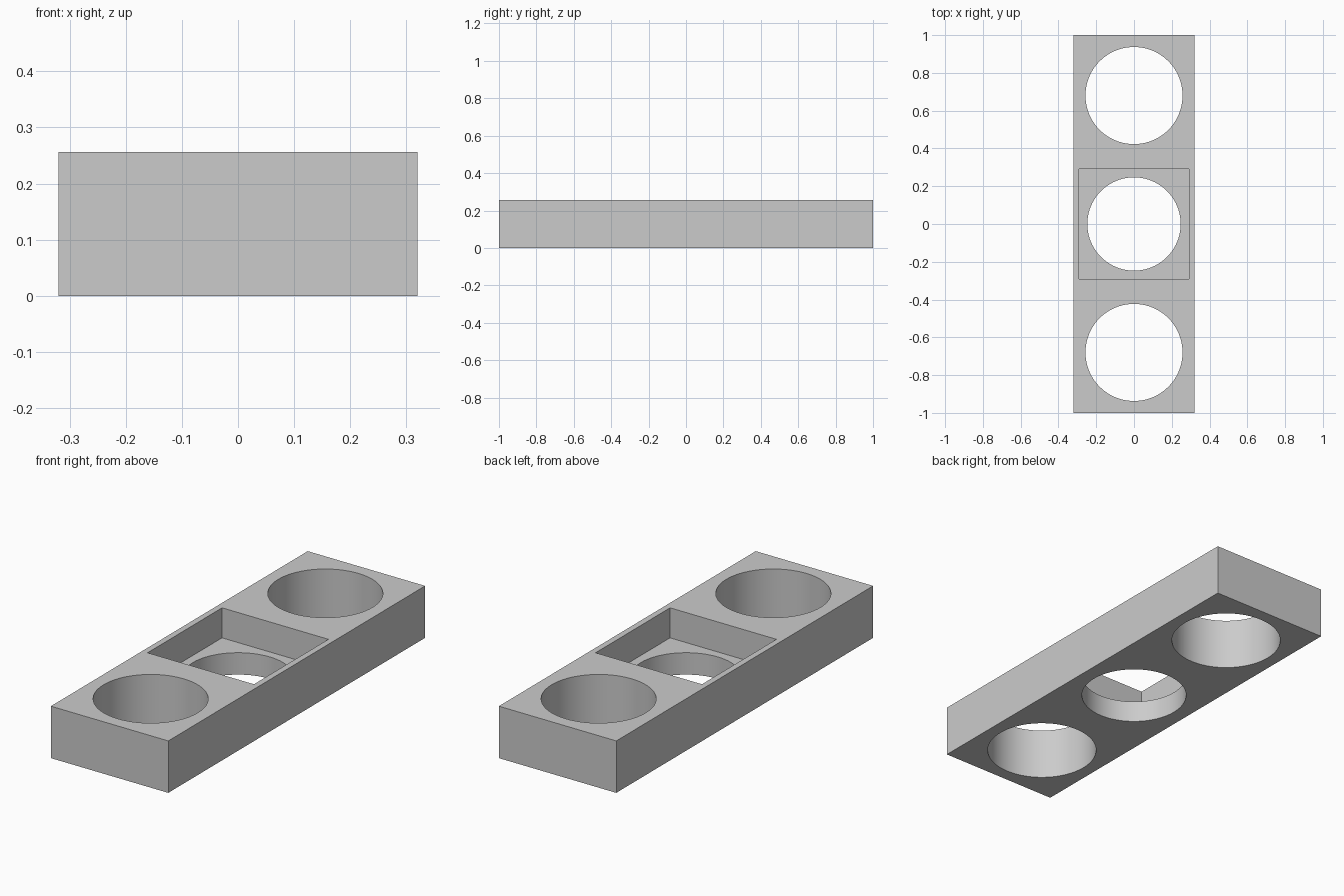
import bpy
import math

WIDTH, LENGTH, HEIGHT = 0.64, 2.0, 0.256
POCKET_SIDE, POCKET_FLOOR = 0.58, 0.108
END_HOLE_Y, END_RADIUS, MIDDLE_RADIUS = 0.68, 0.257, 0.247

cube = bpy.data.objects.get("Cube")
if cube:
    bpy.data.objects.remove(cube, do_unlink=True)

grey = bpy.data.materials.new("light_grey")
grey.use_nodes = True
colour = (0.6, 0.6, 0.6, 1)
grey.diffuse_color = colour
grey.node_tree.nodes["Principled BSDF"].inputs["Base Color"].default_value = colour


def box(name, size, bottom):
    bpy.ops.mesh.primitive_cube_add(size=1, location=(0, 0, bottom + size[2] / 2))
    obj = bpy.context.object
    obj.name = name
    obj.scale = size
    bpy.ops.object.transform_apply(location=True, rotation=False, scale=True)
    obj.data.materials.append(grey)
    return obj


def hole(name, y, radius):
    bpy.ops.mesh.primitive_cylinder_add(vertices=96, radius=radius, depth=1, location=(0, y, 0))
    obj = bpy.context.object
    obj.name = name
    obj.data.materials.append(grey)
    return obj


# Solid block
block = box("holder_block", (WIDTH, LENGTH, HEIGHT), 0)

# Square pocket in the top, and three round through holes
cutters = [
    box("pocket_cutter", (POCKET_SIDE, POCKET_SIDE, HEIGHT), POCKET_FLOOR),
    hole("front_hole_cutter", -END_HOLE_Y, END_RADIUS),
    hole("middle_hole_cutter", 0, MIDDLE_RADIUS),
    hole("back_hole_cutter", END_HOLE_Y, END_RADIUS),
]

bpy.ops.object.select_all(action="DESELECT")
block.select_set(True)
bpy.context.view_layer.objects.active = block
for cutter in cutters:
    cutter.hide_render = True
    cut = block.modifiers.new(cutter.name, "BOOLEAN")
    cut.operation = "DIFFERENCE"
    cut.solver = "EXACT"
    cut.object = cutter
    bpy.ops.object.modifier_apply(modifier=cut.name)
for cutter in cutters:
    bpy.data.objects.remove(cutter, do_unlink=True)

# Smooth hole walls, crisp edges
bpy.ops.object.shade_smooth_by_angle(angle=math.radians(30))
